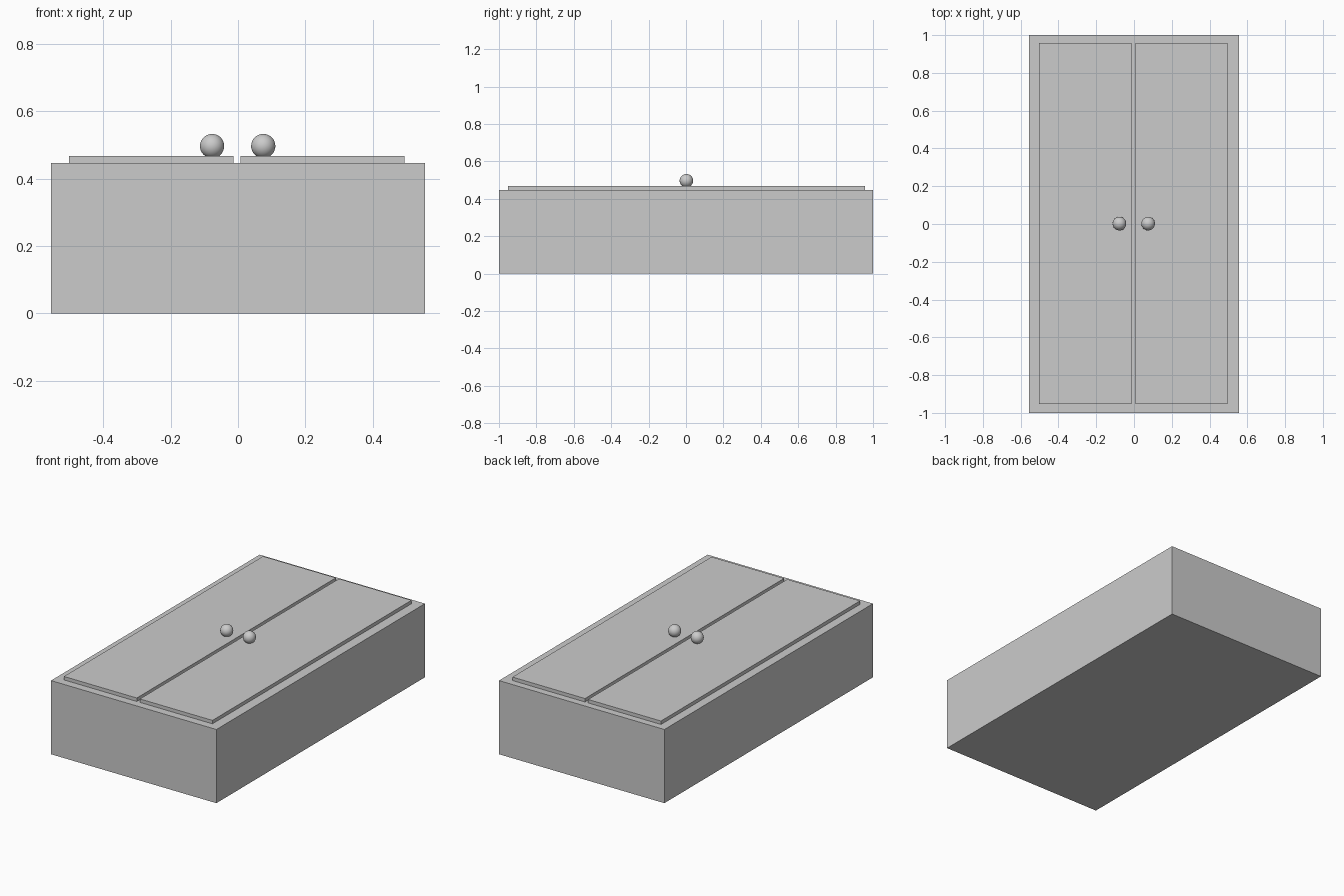
import bpy

if "Cube" in bpy.data.objects:
    bpy.data.objects.remove(bpy.data.objects["Cube"])


def box(name, lo, hi):
    """Axis-aligned box between two corners."""
    centre = [(a + b) / 2 for a, b in zip(lo, hi)]
    bpy.ops.mesh.primitive_cube_add(size=1, location=centre)
    ob = bpy.context.object
    ob.name = name
    ob.scale = [b - a for a, b in zip(lo, hi)]
    bpy.ops.object.transform_apply(location=False, rotation=False, scale=True)
    return ob


def knob(name, x):
    """Smooth ball handle resting slightly in the door."""
    bpy.ops.mesh.primitive_uv_sphere_add(
        segments=32, ring_count=16, radius=0.036, location=(x, 0.002, 0.497))
    ob = bpy.context.object
    ob.name = name
    bpy.ops.object.shade_smooth()
    return ob


# Cabinet carcass, lying on its back
box("cabinet_body", (-0.555, -1.0, 0.0), (0.555, 1.0, 0.447))

# Two doors with a narrow gap, each with a knob beside the gap
for side, x0, x1, kx in (("left", -0.502, -0.013, -0.077),
                         ("right", 0.008, 0.495, 0.075)):
    box(side + "_door", (x0, -0.952, 0.447), (x1, 0.957, 0.468))
    knob(side + "_knob", kx)
